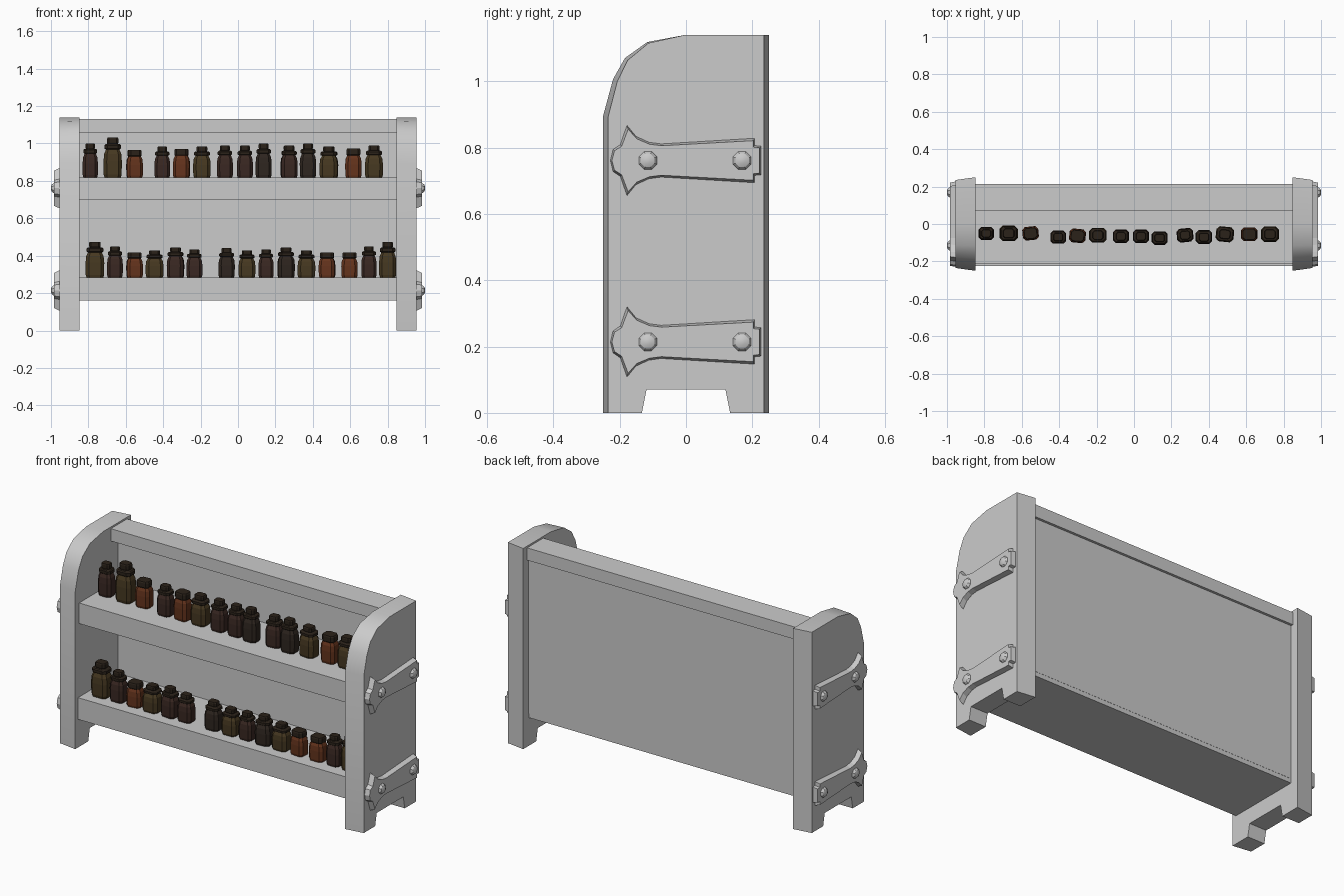
import bpy, bmesh, math
from mathutils import Matrix

if "Cube" in bpy.data.objects:
    bpy.data.objects.remove(bpy.data.objects["Cube"])


def make_object(name, bm, mat=None, smooth=False):
    bmesh.ops.recalc_face_normals(bm, faces=bm.faces[:])
    me = bpy.data.meshes.new(name)
    bm.to_mesh(me)
    bm.free()
    ob = bpy.data.objects.new(name, me)
    bpy.context.collection.objects.link(ob)
    if mat:
        me.materials.append(mat)
    if smooth:
        bpy.ops.object.select_all(action='DESELECT')
        ob.select_set(True)
        bpy.context.view_layer.objects.active = ob
        bpy.ops.object.shade_smooth_by_angle(angle=math.radians(30))
    return ob


def loft(bm, rings):
    """Skin a stack of equal-sized point rings and cap both ends."""
    vr = [[bm.verts.new(p) for p in r] for r in rings]
    n = len(vr[0])
    for a, b in zip(vr, vr[1:]):
        for i in range(n):
            j = (i + 1) % n
            bm.faces.new((a[i], a[j], b[j], b[i]))
    bm.faces.new(vr[0][::-1])
    bm.faces.new(vr[-1])


def box(name, x, y0, y1, z0, z1):
    bm = bmesh.new()
    ring = [(-x, y0), (x, y0), (x, y1), (-x, y1)]
    loft(bm, [[(a, b, z) for a, b in ring] for z in (z0, z1)])
    return make_object(name, bm)


def material(name, rgb):
    m = bpy.data.materials.new(name)
    m.diffuse_color = (*rgb, 1)
    m.use_nodes = True
    m.node_tree.nodes["Principled BSDF"].inputs["Base Color"].default_value = m.diffuse_color
    return m


# Side panels: rounded front top, foot notch, outer face slightly narrower
inner = [(-.25, 0), (-.133, 0), (-.119, .07), (.119, .07), (.133, 0), (.25, 0),
         (.25, 1.14), (0, 1.14), (-.117, 1.118), (-.184, 1.07), (-.22, 1.006), (-.25, .895)]
outer = [(-.235, 0)] + inner[1:5] + [(.235, 0), (.235, 1.14), (0, 1.14),
         (-.113, 1.115), (-.176, 1.063), (-.207, 1.0), (-.235, .892)]

# Bracket outline, upper half then its mirror, relative to the bracket centre
half = [(-.228, 0), (-.22, .033), (-.198, .048), (-.178, .106), (-.151, .073), (-.112, .055),
        (-.075, .05), (.207, .067), (.207, .045), (.226, .043)]
strap = half + [(y, -z) for y, z in reversed(half[1:])]

for side, s in (("left", -1), ("right", 1)):
    bm = bmesh.new()
    loft(bm, [[(s * .848, y, z) for y, z in inner],
              [(s * .955, y, z) for y, z in outer]])
    make_object(side + "_side_panel", bm, smooth=True)

    for level, zc in (("lower", .214), ("upper", .761)):
        bm = bmesh.new()
        loft(bm, [[(s * .95, y, zc + z) for y, z in strap],
                  [(s * .958, y, zc + z) for y, z in strap],
                  [(s * .983, y * .98, zc + z * .89) for y, z in strap]])
        make_object(f"{side}_{level}_bracket", bm)
        # Domed bolts
        for end, yc in (("front", -.115), ("back", .169)):
            bm = bmesh.new()
            loft(bm, [[(s * x, yc + r * math.cos(k * math.pi / 4 + math.pi / 8),
                        zc + r * math.sin(k * math.pi / 4 + math.pi / 8)) for k in range(8)]
                      for x, r in ((.975, .03), (.986, .029), (.995, .022), (1.0, .01))])
            make_object(f"{side}_{level}_{end}_bolt", bm, smooth=True)

# Shelves, back board and top rail
box("lower_shelf", .85, -.225, .2, .16, .283)
box("upper_shelf", .85, -.215, .17, .7, .817)
box("back_board", .85, .135, .201, .185, 1.08)
box("top_rail", .85, .07, .215, 1.06, 1.13)

# Jars
glass = {
    "d": material("dark_glass", (.042, .021, .016)),
    "o": material("olive_glass", (.062, .04, .015)),
    "r": material("amber_glass", (.13, .034, .012)),
    "k": material("black_glass", (.028, .019, .014)),
}
lid_mat = material("jar_lid", (.024, .016, .01))


def jar_ring(r, z):
    """Chamfered rectangle, slightly shallower than wide."""
    d, c = r * .84, r * .35
    pts = [(r, d - c), (r - c, d)]
    pts += [(-x, y) for x, y in reversed(pts)]
    pts += [(-x, -y) for x, y in pts]
    return [(x, y, z) for x, y in pts]


def jar(name, x, y, z, w, h, kind, angle):
    r = w / 2
    knob = kind != "r"
    top = h if knob else h * 1.1
    place = Matrix.Translation((x, y, z)) @ Matrix.Rotation(angle, 4, 'Z')
    body = [(.88, 0), (.98, .08), (1, .42), (.93, .6), (.74, .7), (.74, .74)]
    lid = [(.78, .71), (.9, .73), (.9, .81), (.78, .84)]
    if knob:
        lid += [(.58, .85), (.62, .88), (.62, .97), (.55, 1)]
    else:
        lid = [(.7, .68), (.84, .72), (.84, .87), (.76, .91)]
    for part, prof, mat in (("", body, glass[kind]), ("_lid", lid, lid_mat)):
        bm = bmesh.new()
        loft(bm, [jar_ring(r * a, top * b) for a, b in prof])
        make_object(name + part, bm, mat).matrix_world = place


# Each entry: x, y, width, height, glass kind
upper = [(-.79, -.05, .082, .183, "d"), (-.67, -.05, .098, .215, "o"), (-.553, -.05, .086, .15, "r"),
         (-.405, -.07, .084, .167, "d"), (-.302, -.063, .088, .155, "r"), (-.193, -.06, .094, .167, "o"),
         (-.07, -.066, .086, .172, "d"), (.037, -.066, .086, .172, "d"), (.137, -.075, .086, .183, "k"),
         (.273, -.06, .088, .172, "d"), (.374, -.07, .088, .183, "k"), (.486, -.055, .096, .167, "o"),
         (.617, -.055, .088, .157, "r"), (.727, -.055, .096, .172, "o")]
lower = [(-.765, -.13, .1, .192, "o"), (-.658, -.13, .085, .168, "d"), (-.553, -.13, .086, .136, "r"),
         (-.446, -.13, .096, .147, "o"), (-.334, -.13, .09, .163, "d"), (-.233, -.13, .086, .152, "d"),
         (-.061, -.13, .088, .158, "k"), (.048, -.13, .09, .147, "o"), (.15, -.13, .082, .152, "d"),
         (.257, -.13, .09, .163, "k"), (.366, -.13, .095, .147, "o"), (.476, -.13, .086, .136, "r"),
         (.596, -.13, .088, .136, "r"), (.7, -.13, .082, .168, "d"), (.8, -.13, .092, .192, "o")]
tilts = [0, 0, .1, 0, -.1, 0, 0]
for level, z, row in (("upper", .816, upper), ("lower", .282, lower)):
    for i, (x, y, w, h, kind) in enumerate(row):
        jar(f"{level}_jar_{i + 1}", x, y, z, w, h, kind, tilts[i % len(tilts)])
